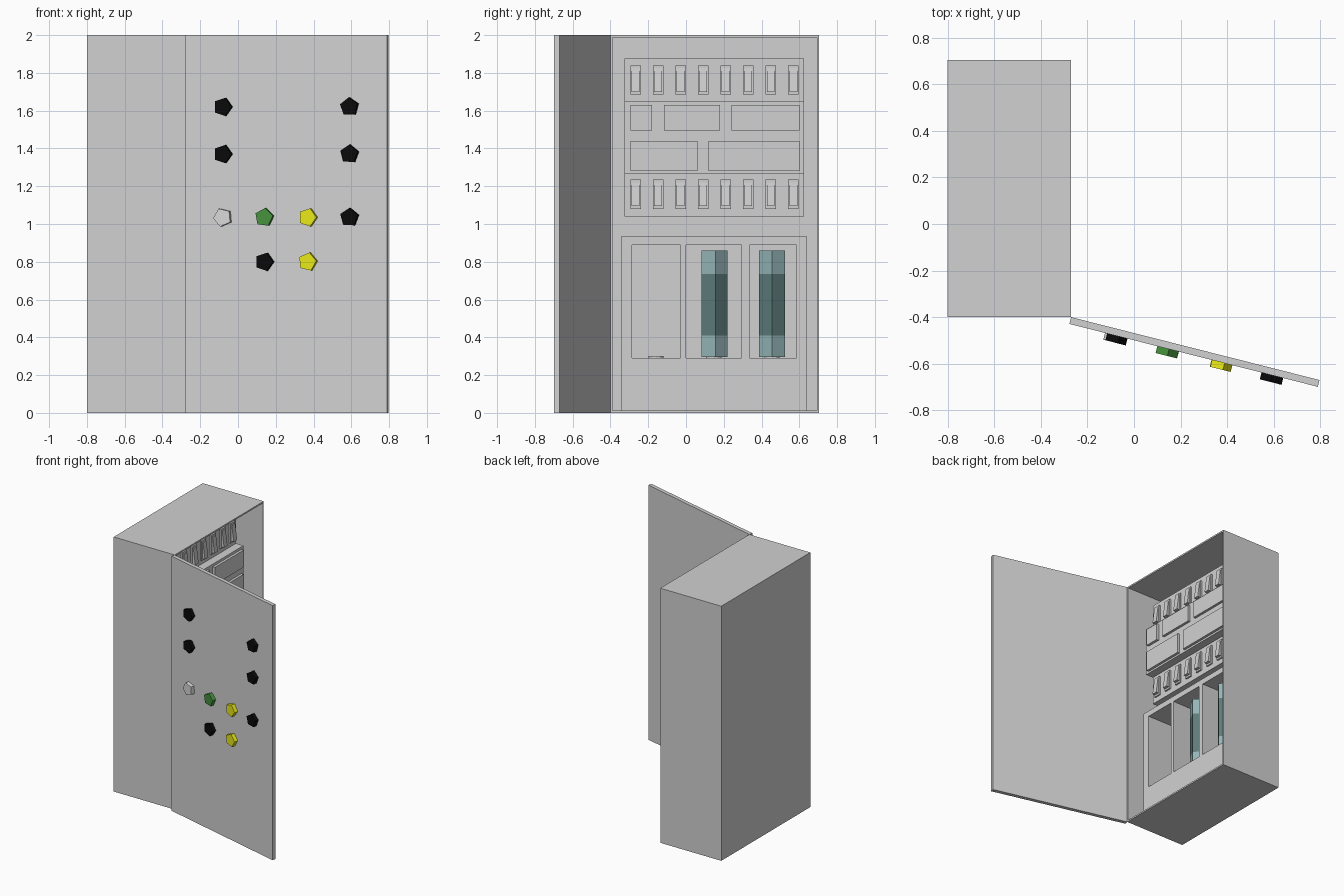
import bpy, bmesh, math
from mathutils import Matrix, Vector

if "Cube" in bpy.data.objects:
    bpy.data.objects.remove(bpy.data.objects["Cube"])


def material(name, r, g, b):
    m = bpy.data.materials.new(name)
    m.diffuse_color = (r, g, b, 1)
    m.use_nodes = True
    m.node_tree.nodes["Principled BSDF"].inputs["Base Color"].default_value = m.diffuse_color
    return m


GREY = material("cabinet grey", 0.64, 0.64, 0.64)
WHITE = material("white", 0.68, 0.68, 0.68)
BLACK = material("black", 0.003, 0.003, 0.003)
GREEN = material("green", 0.06, 0.28, 0.045)
YELLOW = material("yellow", 0.8, 0.8, 0.01)
PALE_TEAL = material("pale teal", 0.30, 0.46, 0.47)
DARK_TEAL = material("dark teal", 0.11, 0.20, 0.195)


def finish(name, bm, mat, matrix=Matrix()):
    bmesh.ops.recalc_face_normals(bm, faces=bm.faces[:])
    mesh = bpy.data.meshes.new(name)
    bm.to_mesh(mesh)
    bm.free()
    mesh.materials.append(mat)
    ob = bpy.data.objects.new(name, mesh)
    ob.matrix_world = matrix
    bpy.context.collection.objects.link(ob)
    return ob


def box_mesh(lo, hi):
    bm = bmesh.new()
    bmesh.ops.create_cube(bm, size=1)
    for v in bm.verts:
        v.co = Vector([lo[i] if v.co[i] < 0 else hi[i] for i in range(3)])
    return bm


def box(name, x, y, z, mat=GREY, matrix=Matrix()):
    bm = box_mesh((x[0], y[0], z[0]), (x[1], y[1], z[1]))
    return finish(name, bm, mat, matrix)


def prism(name, sides, radius, height, spin, mat, matrix):
    bm = bmesh.new()
    angles = [math.radians(spin) + math.tau * i / sides for i in range(sides)]
    face = bm.faces.new([bm.verts.new((radius * math.cos(a), radius * math.sin(a), 0))
                         for a in angles])
    new = bmesh.ops.extrude_face_region(bm, geom=[face])["geom"]
    bmesh.ops.translate(bm, vec=(0, 0, height),
                        verts=[g for g in new if isinstance(g, bmesh.types.BMVert)])
    return finish(name, bm, mat, matrix)


# Cabinet shell, open on the +x side
bm = box_mesh((-0.8, -0.4, 0), (-0.27, 0.705, 2))
bm.faces.ensure_lookup_table()
opening = [f for f in bm.faces if f.calc_center_median().x > -0.28]
bmesh.ops.delete(bm, geom=opening, context='FACES')
shell = finish("cabinet_shell", bm, GREY)
wall = shell.modifiers.new("walls", 'SOLIDIFY')
wall.thickness = 0.012
wall.offset = -1
wall.use_even_offset = True

# Open door, swung out from the front edge
door_frame = Matrix.Translation((-0.27, -0.4, 0)) @ Matrix.Rotation(math.radians(-14.2), 4, 'Z')
box("door", (0, 1.10), (-0.03, 0), (0, 2), GREY, door_frame)

# Five-sided buttons on the door: x, z, spin, colour
buttons = [
    (-0.08, 1.62, 0, BLACK), (0.59, 1.62, 20, BLACK),
    (-0.08, 1.37, 0, BLACK), (0.59, 1.37, 15, BLACK),
    (-0.08, 1.035, 185, WHITE), (0.14, 1.035, 10, GREEN),
    (0.37, 1.035, 0, YELLOW), (0.59, 1.035, 15, BLACK),
    (0.14, 0.80, 0, BLACK), (0.37, 0.80, 5, YELLOW),
]
for x, z, spin, mat in buttons:
    place = (door_frame @ Matrix.Translation(((x + 0.281) / 0.969, -0.03, z))
             @ Matrix.Rotation(math.pi / 2, 4, 'X'))
    prism("door_button", 5, 0.05, 0.03, spin, mat, place)

# Upper equipment: two switch panels and a protruding middle block
BACK = -0.789
SIDES = (-0.325, 0.625)
box("lower_switch_panel", (BACK, -0.455), SIDES, (1.04, 1.265))
box("middle_block", (BACK, -0.39), SIDES, (1.265, 1.65))
box("upper_switch_panel", (BACK, -0.455), SIDES, (1.65, 1.875))

# Raised cover plates on the middle block
for z, spans in (((1.495, 1.63), ((-0.295, -0.18), (-0.117, 0.18), (0.24, 0.60))),
                 ((1.28, 1.44), ((-0.295, 0.06), (0.12, 0.60)))):
    for span in spans:
        box("cover_plate", (-0.39, -0.37), span, z)

# Rows of rocker switches, each a plate with a sloped rocker
for bottom in (1.08, 1.685):
    for i in range(8):
        y = -0.267 + 0.1193 * i
        box("switch_plate", (-0.455, -0.443), (y - 0.028, y + 0.028), (bottom, bottom + 0.155))
        bm = box_mesh((-0.443, y - 0.021, bottom + 0.015), (-0.42, y + 0.021, bottom + 0.14))
        for v in bm.verts:
            if v.co.x > -0.43 and v.co.z > bottom + 0.1:
                v.co.x = -0.437
        finish("switch_rocker", bm, GREY)

# Lower rack: a front grid with three bays, extruded back
FRONT, BAY_BACK = -0.38, -0.70
ys = (-0.345, -0.285, -0.03, 0.0, 0.295, 0.335, 0.585, 0.64)
zs = (0.012, 0.29, 0.89, 0.935)
bm = bmesh.new()
grid = [[bm.verts.new((FRONT, y, z)) for z in zs] for y in ys]
for i in range(len(ys) - 1):
    for j in range(len(zs) - 1):
        if not (j == 1 and i % 2 == 1):
            bm.faces.new((grid[i][j], grid[i + 1][j], grid[i + 1][j + 1], grid[i][j + 1]))
new = bmesh.ops.extrude_face_region(bm, geom=bm.faces[:])["geom"]
bmesh.ops.translate(bm, vec=(BAY_BACK - FRONT, 0, 0),
                    verts=[g for g in new if isinstance(g, bmesh.types.BMVert)])
finish("rack_frame", bm, GREY)
box("rack_back", (BACK, BAY_BACK), (ys[0], ys[-1]), (zs[0], zs[-1]))

# Low seat disc in every bay, canisters in two of them
for y, spin in ((-0.158, None), (0.147, 8), (0.456, 0)):
    prism("canister_seat", 12, 0.04, 0.01, 0, GREY, Matrix.Translation((-0.505, y, 0.29)))
    if spin is None:
        continue
    for name, z0, z1, mat in (("canister_base", 0.295, 0.41, PALE_TEAL),
                              ("canister_body", 0.41, 0.735, DARK_TEAL),
                              ("canister_cap", 0.735, 0.86, PALE_TEAL)):
        prism(name, 5, 0.073, z1 - z0, spin, mat, Matrix.Translation((-0.505, y, z0)))
